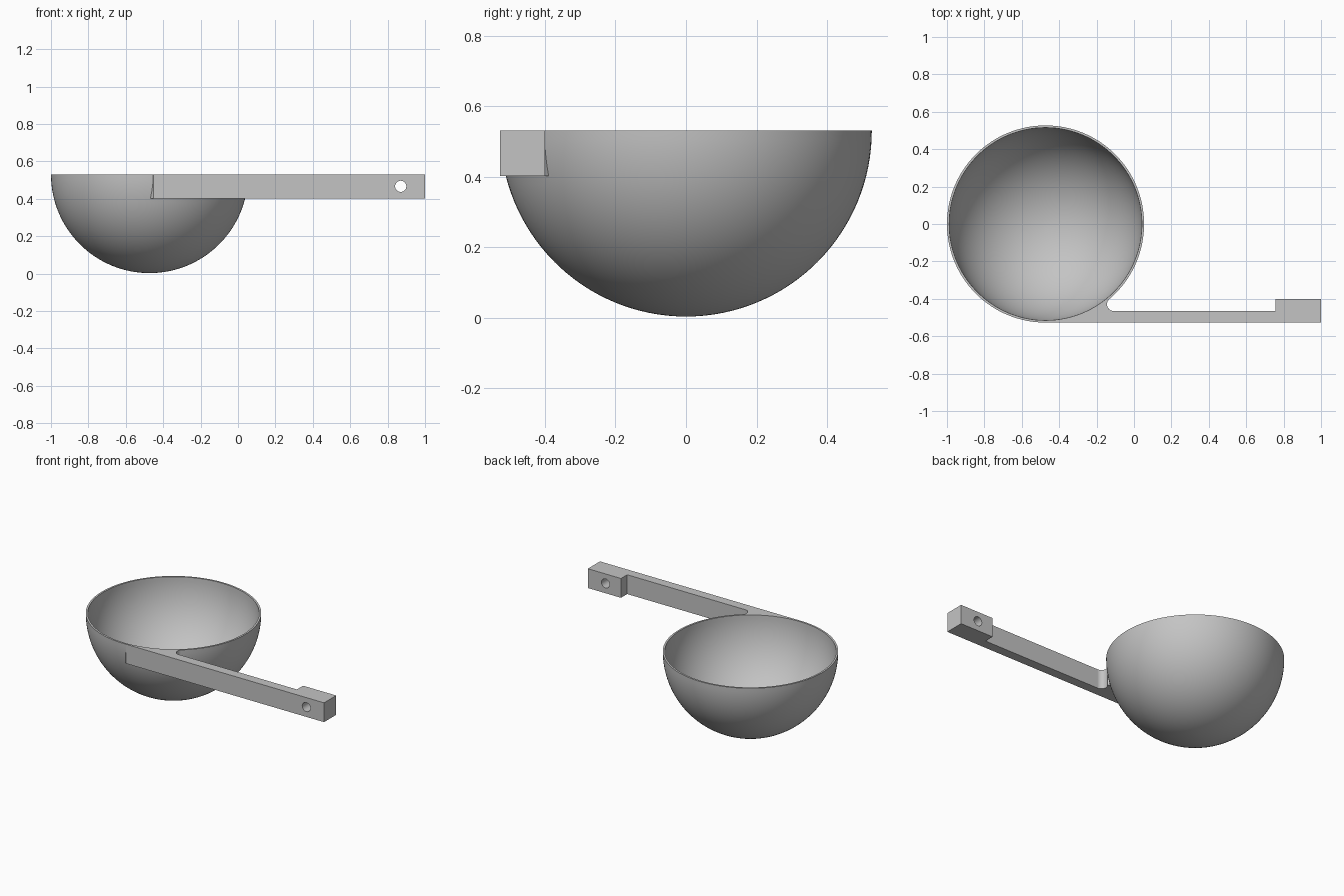
import bpy, bmesh, math
from mathutils import Vector

if "Cube" in bpy.data.objects:
    bpy.data.objects.remove(bpy.data.objects["Cube"], do_unlink=True)

R, WALL, TOP = 0.527, 0.012, 0.53      # bowl radius, wall thickness, rim height
CX = R - 1                             # bowl centre
LOW = 0.402                            # underside of the handle
BAR_Y, PAD_Y, PAD_X = -0.465, -0.40, 0.757
FILLET = 0.036

grey = bpy.data.materials.new("plain grey")
grey.use_nodes = True
colour = (0.55, 0.55, 0.55, 1)
grey.diffuse_color = colour
grey.node_tree.nodes["Principled BSDF"].inputs["Base Color"].default_value = colour


def make_object(name, bm):
    bmesh.ops.recalc_face_normals(bm, faces=bm.faces)
    mesh = bpy.data.meshes.new(name)
    bm.to_mesh(mesh)
    bm.free()
    mesh.materials.append(grey)
    ob = bpy.data.objects.new(name, mesh)
    bpy.context.collection.objects.link(ob)
    return ob


def revolve(name, profile, steps=128):
    """Spin an (r, z) profile around the bowl axis."""
    bm = bmesh.new()
    verts = [bm.verts.new((CX + r, 0, z)) for r, z in profile]
    edges = [bm.edges.new(pair) for pair in zip(verts, verts[1:])]
    bmesh.ops.spin(bm, geom=verts + edges, cent=(CX, 0, 0), axis=(0, 0, 1),
                   angle=math.tau, steps=steps)
    bmesh.ops.remove_doubles(bm, verts=bm.verts, dist=1e-5)
    return make_object(name, bm)


def extrude(name, outline, z0, z1):
    bm = bmesh.new()
    face = bm.faces.new([bm.verts.new((x, y, z0)) for x, y in outline])
    new = bmesh.ops.extrude_face_region(bm, geom=[face])["geom"]
    bmesh.ops.translate(bm, vec=(0, 0, z1 - z0),
                        verts=[v for v in new if isinstance(v, bmesh.types.BMVert)])
    return make_object(name, bm)


def combine(target, other, operation):
    mod = target.modifiers.new(operation.lower(), "BOOLEAN")
    mod.operation, mod.solver, mod.object = operation, "EXACT", other
    bpy.context.view_layer.objects.active = target
    bpy.ops.object.modifier_apply(modifier=mod.name)
    bpy.data.objects.remove(other, do_unlink=True)


def arc(radius, start, end, n):
    angles = [math.radians(start + (end - start) * i / n) for i in range(n + 1)]
    return [(radius * math.cos(a), TOP + radius * math.sin(a)) for a in angles]


# Solid half ball for the outside of the bowl
ladle = revolve("bowl_with_handle", arc(R, -90, 0, 32) + [(0, TOP)])

# Handle outline: slim bar, thicker end pad, rounded web tangent to the bowl
fy = BAR_Y + FILLET
fx = CX + math.sqrt((R + FILLET) ** 2 - fy ** 2)
to_bowl = Vector((CX - fx, -fy)).normalized()
a_end = math.atan2(to_bowl.y, to_bowl.x) % math.tau
a_start = 1.5 * math.pi
outline = [(CX, -0.4), (CX, -R + 0.02), (CX + 0.02, -R), (1, -R), (1, PAD_Y),
           (PAD_X, PAD_Y), (PAD_X, BAR_Y)]
for i in range(17):
    a = a_start + (a_end - a_start) * i / 16
    outline.append((fx + FILLET * math.cos(a), fy + FILLET * math.sin(a)))
outline.append((CX - to_bowl.x * 0.4, -to_bowl.y * 0.4))
combine(ladle, extrude("handle", outline, LOW, TOP), "UNION")

# Hollow of the bowl
combine(ladle, revolve("hollow", arc(R - WALL, -90, 90, 64)), "DIFFERENCE")

# Hanging hole through the end pad
hole = [(0.87 + 0.03 * math.cos(math.tau * i / 32), 0.03 * math.sin(math.tau * i / 32))
        for i in range(32)]
pin = extrude("pin", hole, -0.2, 0.2)
pin.rotation_euler.x = math.pi / 2
pin.location = (0, -0.46, 0.467)
bpy.context.view_layer.update()
combine(ladle, pin, "DIFFERENCE")

# Smooth bowl with crisp edges
bpy.ops.object.select_all(action="DESELECT")
ladle.select_set(True)
bpy.context.view_layer.objects.active = ladle
bpy.ops.object.shade_smooth_by_angle(angle=math.radians(30))
weighted = ladle.modifiers.new("even shading", "WEIGHTED_NORMAL")
weighted.keep_sharp = True
